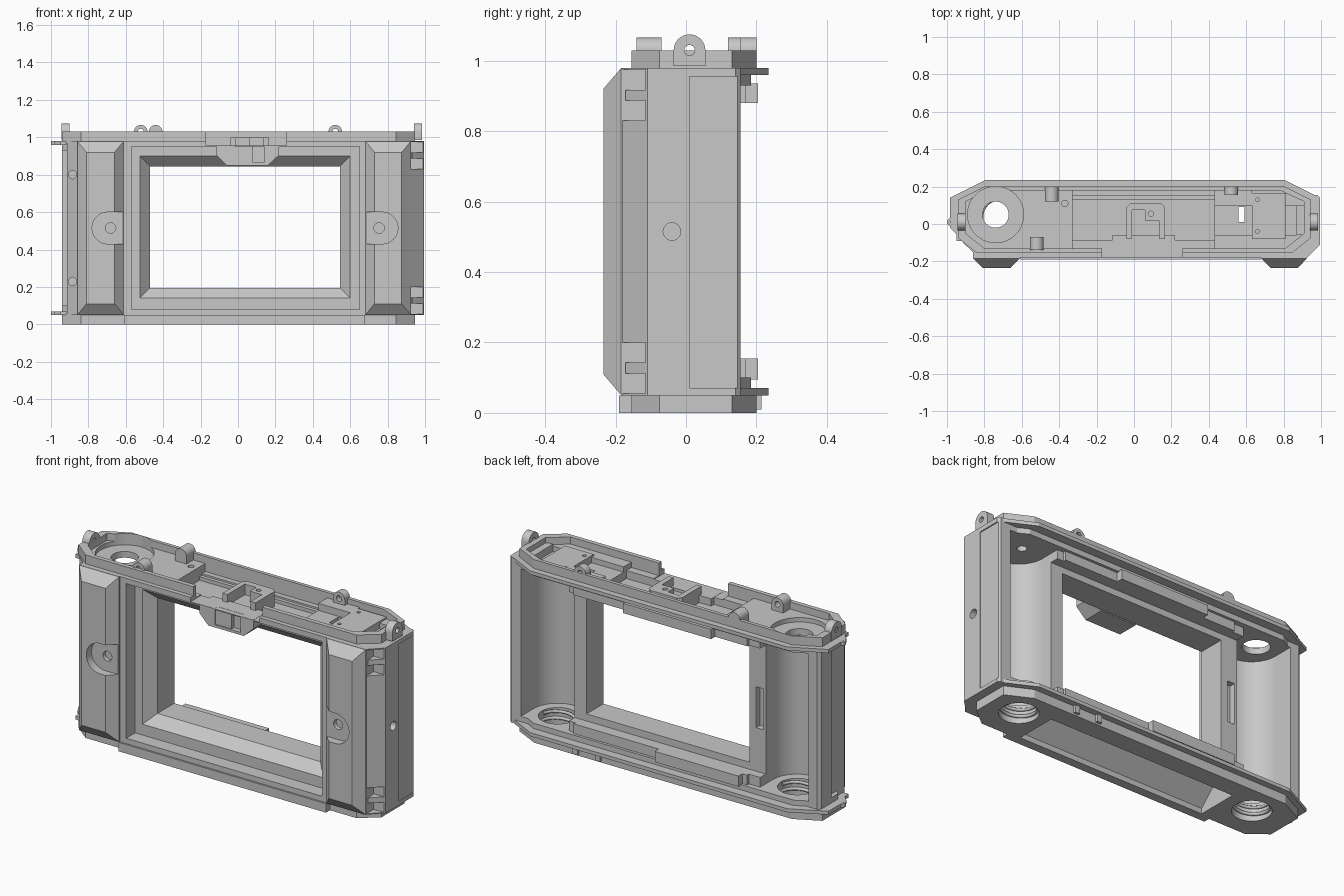
import bpy
import bmesh
import math

default_cube = bpy.data.objects.get("Cube")
if default_cube:
    bpy.data.objects.remove(default_cube, do_unlink=True)

grey = bpy.data.materials.new("plain grey")
grey.use_nodes = True
grey.diffuse_color = (.58, .58, .58, 1)
grey.node_tree.nodes["Principled BSDF"].inputs["Base Color"].default_value = grey.diffuse_color


def loft(name, first_ring, second_ring):
    """Closed solid between two rings with the same number of points."""
    mesh_builder = bmesh.new()
    first = [mesh_builder.verts.new(point) for point in first_ring]
    second = [mesh_builder.verts.new(point) for point in second_ring]
    count = len(first)
    mesh_builder.faces.new(first)
    mesh_builder.faces.new(second)
    for index in range(count):
        following = (index + 1) % count
        mesh_builder.faces.new((first[index], first[following], second[following], second[index]))
    bmesh.ops.recalc_face_normals(mesh_builder, faces=mesh_builder.faces)
    mesh = bpy.data.meshes.new(name)
    mesh_builder.to_mesh(mesh)
    mesh_builder.free()
    mesh.materials.append(grey)
    part = bpy.data.objects.new(name, mesh)
    bpy.context.collection.objects.link(part)
    return part


def prism(name, outline, low, high):
    """Plan outline raised between two heights."""
    return loft(name, [(x, y, low) for x, y in outline], [(x, y, high) for x, y in outline])


def box(name, x_span, y_span, z_span):
    (left, right), (front, back) = x_span, y_span
    return prism(name, [(left, front), (right, front), (right, back), (left, back)], *z_span)


def cylinder(name, axis, center, radius, span, sides=40):
    """Cylinder along an axis; center holds the other two coordinates in order."""
    slot = "xyz".index(axis)
    rings = []
    for level in span:
        ring = []
        for step in range(sides):
            angle = math.tau * step / sides
            point = [center[0] + radius * math.cos(angle), center[1] + radius * math.sin(angle)]
            point.insert(slot, level)
            ring.append(point)
        rings.append(ring)
    return loft(name, *rings)


def combine(target, tool, operation):
    modifier = target.modifiers.new(operation.lower(), "BOOLEAN")
    modifier.operation = operation
    modifier.solver = "EXACT"
    modifier.object = tool
    bpy.context.view_layer.objects.active = target
    bpy.ops.object.modifier_apply(modifier=modifier.name)
    bpy.data.objects.remove(tool, do_unlink=True)


def cut(target, *tools):
    for tool in tools:
        combine(target, tool, "DIFFERENCE")


def add(target, *tools):
    for tool in tools:
        combine(target, tool, "UNION")


def chamfered(left, right, front, back, front_cut, back_cut):
    """Eight-sided plan outline, cuts given as (along x, along y)."""
    (fx, fy), (bx, by) = front_cut, back_cut
    return [(left, front + fy), (left + fx, front), (right - fx, front), (right, front + fy),
            (right, back - by), (right - bx, back), (left + bx, back), (left, back - by)]


# Main shell, with floor and roof flanges
body = prism("body", [(-.925, .155), (-.94, .14), (-.94, .05), (-.915, .05), (-.915, -.1),
                      (-.855, -.155), (-.61, -.155), (-.61, -.18),
                      (.925, -.18), (.995, -.11), (.995, .14), (.98, .155)], .05, .98)
flange = chamfered(-.985, .994, -.15, .235, (.13, .13), (.19, .095))
step = chamfered(-.94, .96, -.14, .185, (.13, .13), (.14, .075))
rim = chamfered(-.94, .945, -.155, .2, (.1, .08), (.14, .07))
add(body,
    prism("lower_flange", flange, .05, .07), prism("upper_flange", flange, .96, .98),
    prism("lower_step", step, .06, .1), prism("upper_step", step, .93, .97),
    prism("base_plate", rim, 0, .055), prism("top_rim", rim, .97, 1.03),
    box("base_front", (-.61, .68), (-.19, 0), (0, .05)))

# Tapered front grips
for name, left, right, root in (("right_grip", -.86, -.61, -.14), ("left_grip", .68, .925, -.17)):
    def grip_ring(inset, y):
        low, high = .05 + inset * 1.2, .98 - inset * 1.2
        return [(left + inset, y, low), (right - inset, y, low),
                (right - inset, y, high), (left + inset, y, high)]
    add(body, loft(name + "_root", grip_ring(0, root), grip_ring(0, -.185)),
        loft(name, grip_ring(0, -.184), grip_ring(.05, -.235)))

# Thumb pockets and screw holes in the grips
for center, edge in ((-.695, -.6), (.77, .67)):
    cut(body, cylinder("pocket", "y", (center, .515), .085, (-.3, -.188)),
        box("pocket_mouth", sorted((center, edge)), (-.3, -.188), (.43, .6)),
        cylinder("screw_hole", "y", (center * .98, .515), .028, (-.3, -.165), 20))


# Recessed front panel, bevelled window frame and straight tunnel
def window_ring(left, right, low, high, y):
    return [(left, y, low), (right, y, low), (right, y, high), (left, y, high)]


cut(body, box("panel_recess", (-.57, .65), (-.3, -.1), (.08, .95)),
    loft("window_bevel", window_ring(-.525, .6, .14, .9, -.101),
         window_ring(-.47, .545, .195, .845, -.045)),
    box("window_tunnel", (-.47, .545), (-.06, .3), (.195, .845)),
    box("film_plane", (-.6, .65), (.105, .3), (.155, .88)))

# Film chambers, open at the back, with holes through the floor
for center in (-.72, .77):
    cut(body, cylinder("chamber", "z", (center, .04), .15, (.1, .93), 64),
        box("chamber_back", (center - .15, center + .15), (.04, .4), (.1, .93)),
        cylinder("floor_hole", "z", (center, .04), .1, (-.1, .2)))

# Hollow under the window, sloping parallel to its bevel
hollow = [(-.14, -.05), (-.14, .03), (0, .165), (.095, .165), (.095, -.05)]
cut(body, loft("base_hollow", [(-.55, y, z) for y, z in hollow], [(.61, y, z) for y, z in hollow]))

# Top tray: shallow ends, deep middle, winding well
tray = chamfered(-.9, .91, -.13, .18, (.1, .08), (.13, .06))
cut(body, prism("tray", tray, .99, 1.2),
    box("deep_tray", (-.33, .43), (-.085, .15), (.915, 1.2)),
    box("tray_front", (-.33, .43), (-.13, 0), (.96, 1.2)),
    box("tray_back", (-.33, .43), (0, .18), (.945, 1.2)),
    box("side_tray", (.42, .88), (-.06, .1), (.96, 1.2)),
    cylinder("well", "z", (-.74, .05), .15, (.965, 1.2), 48),
    cylinder("well_hole", "z", (-.74, .05), .07, (.8, 1.2)),
    cylinder("fork_hole", "z", (.76, .05), .025, (.8, 1.2), 20),
    cylinder("peg_hole", "z", (-.37, .11), .017, (.95, 1.2), 16),
    box("tray_slot", (.56, .59), (.01, .09), (-.1, 1.2)),
    box("front_notch", (-.17, .26), (-.3, -.08), (.955, 1.2)))

# Side panel, side holes, film slot and latch openings
cut(body, box("side_panel", (.989, 1.2), (.01, .2), (.07, .955)),
    cylinder("side_hole", "x", (-.04, .515), .025, (.95, 1.2), 20),
    box("film_slot", (-.555, -.51), (.07, .3), (.4, .63)))
for height in (.23, .8):
    cut(body, cylinder("edge_hole", "y", (-.885, height), .022, (-.3, -.06), 20))
for low, high in ((.055, .2), (.83, .975)):
    cut(body, box("latch_opening", (.925, 1.2), (-.3, -.115), (low, high)))
    middle = (low + high) / 2
    prism("latch_bar", [(.93, -.172), (.99, -.113), (.925, -.105)], middle - .015, middle + .015)


# Strap and fixing lugs on the rim
def lug(name, axis, across, height, radius, span, hole):
    """Upright round tab, optionally drilled."""
    center = (across, height)
    tab = cylinder(name, axis, center, radius, span, 32)
    sides = (across - radius, across + radius)
    foot = (sides, span) if axis == "y" else (span, sides)
    add(tab, box("foot", *foot, (.985, height)))
    if hole:
        cut(tab, cylinder("drill", axis, center, hole, (span[0] - .1, span[1] + .1), 20))


lug("front_lug", "y", -.52, 1.03, .036, (-.14, -.07), .016)
lug("back_lug", "y", -.44, 1.03, .036, (.12, .2), 0)
lug("back_left_lug", "y", .52, 1.03, .036, (.155, .2), .016)
lug("right_strap_lug", "x", .01, 1.03, .045, (-.945, -.9), .015)
lug("left_strap_lug", "x", .01, 1.03, .045, (.94, .985), .015)

# Shutter housing in the front notch
outline = [(-.06, .85), (.16, .85), (.22, .905), (.22, .956), (-.115, .956), (-.115, .905)]
housing = loft("shutter_housing", [(x, -.178, z) for x, z in outline],
               [(x, -.06, z) for x, z in outline])
cut(housing, box("housing_pocket", (-.02, .14), (-.3, -.15), (.865, 1)))
box("release_block", (-.02, .08), (-.17, -.14), (.865, .955))

# Release bracket: a rounded wall open to the front
bracket = prism("release_bracket", [(-.04, -.08), (.165, -.08), (.165, .09), (.145, .11),
                                    (-.02, .11), (-.04, .09)], .91, 1)
cut(bracket, box("bracket_gap", (-.01, .06), (-.2, .075), (.94, 1.2)),
    box("bracket_side", (.05, .135), (-.2, .02), (.94, 1.2)),
    cylinder("bracket_hole", "z", (.09, .055), .014, (.95, 1.2), 16))

# Counter plate and small blocks in the tray
plate = box("counter_plate", (.63, .81), (-.08, .165), (.96, 1))
for y in (-.04, .13):
    cut(plate, cylinder("plate_hole", "z", (.66, y), .01, (.9, 1.2), 12))
box("tray_block", (.43, .63), (.1, .18), (.95, 1))
box("tray_stop", (.87, .91), (-.06, .1), (.95, 1))

# Stepped film guides behind the window
for name, low, high, left, right in (("lower", .095, .155, -.47, .05), ("upper", .88, .935, -.3, .25)):
    box(name + "_guide", (left, right), (.13, .205), (low, high))
    box(name + "_ledge", (-.5, .58), (.13, .17), (low, high))

# Hinge tabs on the right edge and catches under the back edge
for low in (.05, .96):
    box("hinge_tab", (-.95, -.91), (-.09, .02), (low, low + .02))
    knuckle = cylinder("hinge_knuckle", "z", (-.98, .01), .02, (low, low + .02), 20)
    cut(knuckle, cylinder("hinge_drill", "z", (-.98, .01), .008, (low - .1, low + .1), 12))
for x in (.4, .54):
    box("base_catch", (x - .015, x + .015), (.19, .215), (.01, .055))

# Spiral threads in the floor holes
for center in (-.72, .77):
    curve = bpy.data.curves.new("floor_thread", "CURVE")
    curve.dimensions = "3D"
    curve.bevel_depth = .009
    curve.bevel_resolution = 1
    curve.materials.append(grey)
    spline = curve.splines.new("POLY")
    spline.points.add(64)
    for index, point in enumerate(spline.points):
        angle = math.tau * index / 32
        point.co = (center + .094 * math.cos(angle), .04 + .094 * math.sin(angle),
                    .012 + .075 * index / 64, 1)
    bpy.context.collection.objects.link(bpy.data.objects.new("floor_thread", curve))

# Smooth round walls and keep machined edges sharp
for part in bpy.context.collection.objects:
    if part.type == "MESH" and grey.name in part.data.materials:
        bpy.ops.object.select_all(action="DESELECT")
        part.select_set(True)
        bpy.context.view_layer.objects.active = part
        bpy.ops.object.shade_smooth_by_angle(angle=math.radians(25))
